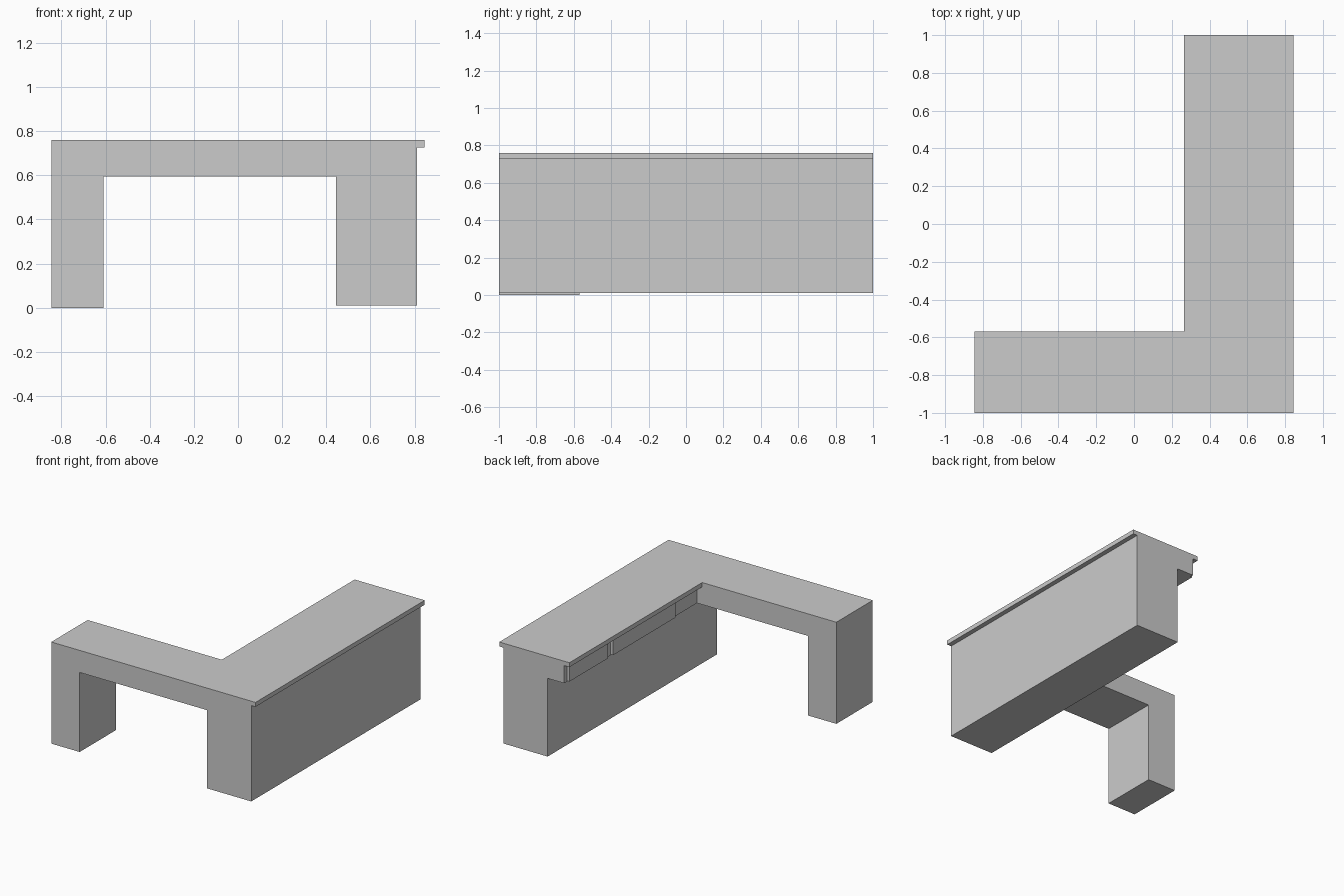
import bpy
import bmesh
import math

if "Cube" in bpy.data.objects:
    bpy.data.objects.remove(bpy.data.objects["Cube"])


def extrude_profile(name, pts, y0, y1):
    """Extrude an x/z outline along y into a closed solid."""
    bm = bmesh.new()
    face = bm.faces.new([bm.verts.new((x, y0, z)) for x, z in pts])
    new = bmesh.ops.extrude_face_region(bm, geom=[face])["geom"]
    verts = [v for v in new if isinstance(v, bmesh.types.BMVert)]
    bmesh.ops.translate(bm, verts=verts, vec=(0, y1 - y0, 0))
    bmesh.ops.recalc_face_normals(bm, faces=bm.faces)
    mesh = bpy.data.meshes.new(name)
    bm.to_mesh(mesh)
    bm.free()
    obj = bpy.data.objects.new(name, mesh)
    bpy.context.collection.objects.link(obj)
    return obj


TOP, SLAB, APRON = 0.76, 0.727, 0.595   # top, slab underside, apron underside
INNER = -0.57                           # inner edge of the short wing

# Long wing: overhanging slab, drawer apron and solid pedestal
desk = extrude_profile("desk_body", [
    (0.265, TOP), (0.845, TOP), (0.845, SLAB), (0.81, SLAB),
    (0.81, 0.01), (0.445, 0.01), (0.445, APRON), (0.308, APRON),
    (0.308, SLAB), (0.265, SLAB)], -1, 1)

# Short wing: thick top with one leg, merged flush into the long wing
wing = extrude_profile("short_wing", [
    (-0.845, 0), (-0.61, 0), (-0.61, APRON), (0.6, APRON),
    (0.6, TOP), (-0.845, TOP)], -1, INNER)
union = desk.modifiers.new("merge", 'BOOLEAN')
union.operation = 'UNION'
union.solver = 'EXACT'
union.object = wing
bpy.context.view_layer.objects.active = desk
bpy.ops.object.modifier_apply(modifier=union.name)
bpy.data.objects.remove(wing)

# Clean up coplanar seams left by the merge
bm = bmesh.new()
bm.from_mesh(desk.data)
bmesh.ops.dissolve_limit(bm, angle_limit=math.radians(1),
                         verts=bm.verts, edges=bm.edges)
bm.to_mesh(desk.data)
bm.free()

# Drawer fronts standing slightly proud of the apron
for i, (y0, y1) in enumerate([(0.51, 0.965), (-0.29, 0.45)]):
    extrude_profile(f"drawer_front_{i + 1}", [
        (0.288, 0.6), (0.315, 0.6), (0.315, 0.72), (0.288, 0.72)], y0, y1)
